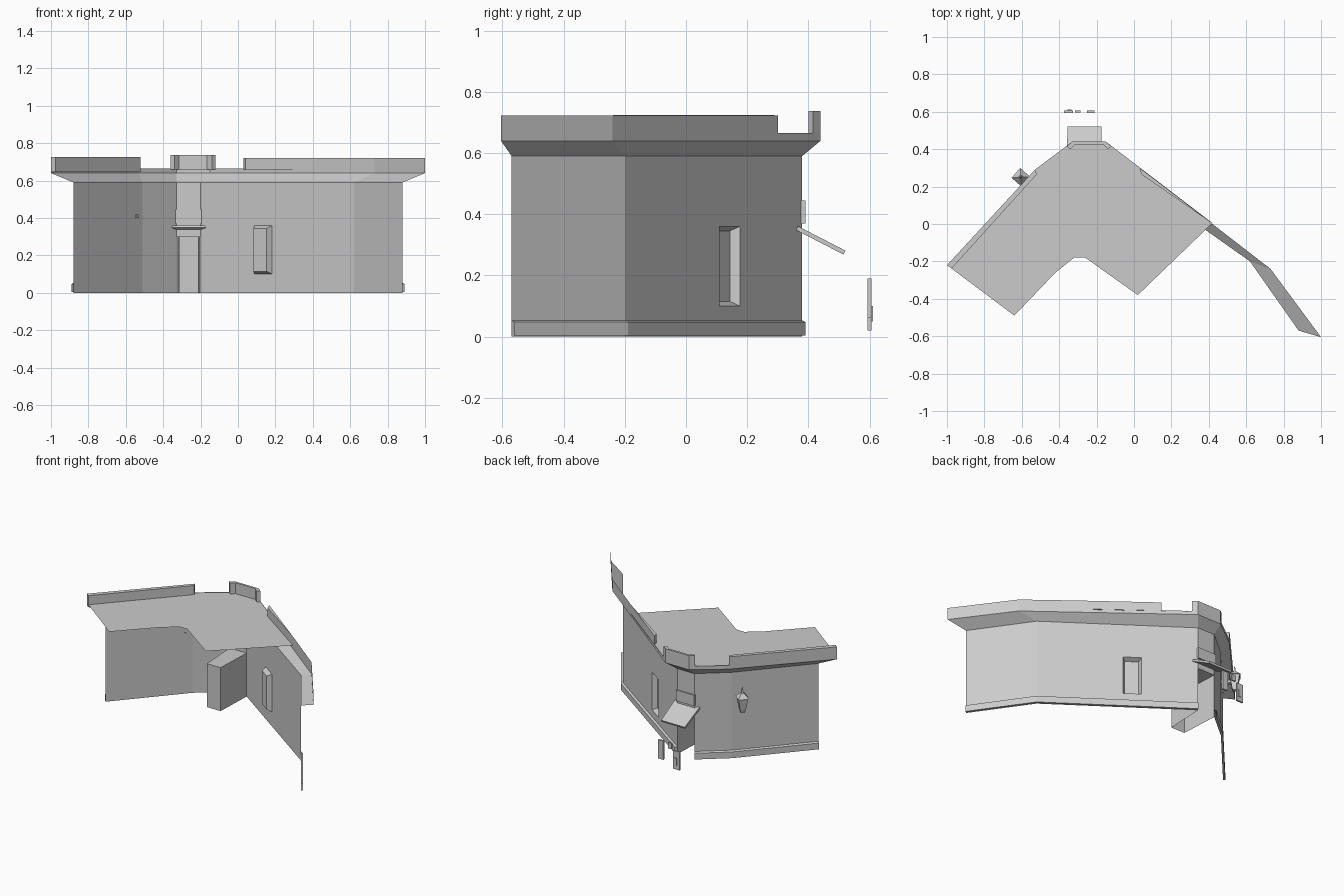
import bpy, bmesh, math
from mathutils import Vector

if "Cube" in bpy.data.objects:
    bpy.data.objects.remove(bpy.data.objects["Cube"])

def make(name, verts, faces):
    me = bpy.data.meshes.new(name)
    me.from_pydata([tuple(v) for v in verts], [], faces)
    ob = bpy.data.objects.new(name, me)
    bpy.context.collection.objects.link(ob)
    bm = bmesh.new()
    bm.from_mesh(me)
    bmesh.ops.remove_doubles(bm, verts=bm.verts, dist=1e-5)
    bmesh.ops.recalc_face_normals(bm, faces=bm.faces)
    bm.to_mesh(me)
    bm.free()
    return ob

def loft(name, rows):
    """Open sheet through rows of (path, z)."""
    n = len(rows[0][0])
    verts = [(x, y, z) for path, z in rows for x, y in path]
    faces = [(r*n+i, r*n+i+1, (r+1)*n+i+1, (r+1)*n+i)
             for r in range(len(rows)-1) for i in range(n-1)]
    return make(name, verts, faces)

def prism(name, poly, z0, z1):
    n = len(poly)
    verts = [(x, y, z) for z in (z0, z1) for x, y in poly]
    faces = [(i, (i+1) % n, n+(i+1) % n, n+i) for i in range(n)]
    return make(name, verts, faces + [tuple(range(n)), tuple(range(n, 2*n))])

def box(name, x0, x1, y0, y1, z0, z1):
    return prism(name, [(x0, y0), (x1, y0), (x1, y1), (x0, y1)], z0, z1)

def offset(path, d):
    """Mitred offset to the outer (left-hand) side."""
    p = [Vector(q) for q in path]
    out = []
    for i in range(len(p)):
        ns = [Vector((-(b-a).y, (b-a).x)).normalized()
              for a, b in zip(p, p[1:])][max(i-1, 0):i+1]
        m = sum(ns, Vector((0, 0))).normalized()
        out.append(tuple(p[i] + m*d/m.dot(ns[0])))
    return out

WALL = [(-.88, -.19), (-.51, .23), (-.33, .38), (-.2, .38), (.62, -.2), (.88, -.57)]
EAVE = [(-1, -.22), (-.53, .29), (-.33, .44), (-.15, .44), (.73, -.24), (1, -.605)]

# walls: left wing, above the door, far right
loft("left_wall", [(WALL[:3], 0), (WALL[:3], .59)])
loft("door_head_wall", [(WALL[2:4], .30), (WALL[2:4], .59)])
loft("right_end_wall", [(WALL[4:], 0), (WALL[4:], .59)])

# right wall with a window opening
A, B = Vector((*WALL[3], 0)), Vector((*WALL[4], 0))
up = Vector((0, 0, 1))
inward = Vector((-(A-B).y, (A-B).x, 0)).normalized()
if inward.y > 0:
    inward = -inward
def on_wall(t, z, d=0):
    return A.lerp(B, t) + up*z + inward*d
ts, zs = [0, .352, .466, 1], [0, .10, .36, .59]
verts = [on_wall(t, z) for z in zs for t in ts]
make("right_wall", verts, [(r*4+c, r*4+c+1, r*4+c+5, r*4+c+4)
     for r in range(3) for c in range(3) if (r, c) != (1, 1)])

# window recess with splayed reveals
outer = [(.352, .10), (.466, .10), (.466, .36), (.352, .36)]
inner = [(.366, .115), (.452, .115), (.452, .345), (.366, .345)]
make("window_recess", [on_wall(*q) for q in outer] + [on_wall(*q, .03) for q in inner],
     [(i, (i+1) % 4, 4+(i+1) % 4, 4+i) for i in range(4)] + [(4, 5, 6, 7)])

# baseboards either side of the door
for name, part in (("left_baseboard", WALL[:3]), ("right_baseboard", WALL[3:])):
    o = offset(part, .014)
    loft(name, [(part, .004), (o, .004), (o, .047), (part, .053)])

# flared cornice with low rim
loft("cornice", [(WALL, .59), (EAVE, .64), (EAVE, .665)])

# flat roof
make("roof", [(x, y, .662) for x, y in
     [(-1, -.22), (-.64, -.49), (-.42, -.26), (-.32, -.18), (-.26, -.18), (.02, -.38),
      (.42, .005), (-.15, .44), (-.33, .44), (-.53, .29)]], [tuple(range(10))])

# raised parapet pieces
prism("left_parapet", [EAVE[0], EAVE[1], (-.52, .265), (-.975, -.238)], .645, .725)
prism("door_parapet", [(-.36, .415), EAVE[2], EAVE[3], (-.12, .415), (-.14, .4),
                       (-.165, .425), (-.315, .425), (-.34, .4)], .66, .737)
prism("right_parapet", [(.03, .30), (.42, .002), (.04, .265)], .66, .722)
run = [(.42, .002), EAVE[4], EAVE[5]]
loft("right_parapet_end", [(run, .66), (run, .722)])

# doorway recess, open to the outside
dv = [(-.33, .38), (-.2, .38), (-.21, .11), (-.315, .11)]
make("door_recess", [(x, y, z) for z in (0, .30) for x, y in dv],
     [(1, 2, 6, 5), (2, 3, 7, 6), (3, 0, 4, 7), (4, 5, 6, 7)])

# transom box above the awning
box("transom", -.335, -.195, .372, .39, .37, .445)

# sloping awning
lo, hi = Vector((0, .515, .268)), Vector((0, .36, .348))
thick = Vector((0, .006, .013))
corners = [hi + Vector((-.36, 0, 0)), hi + Vector((-.17, 0, 0)),
           lo + Vector((-.175, 0, 0)), lo + Vector((-.355, 0, 0))]
make("awning", corners + [c + thick for c in corners],
     [(0, 1, 2, 3), (4, 5, 6, 7)] + [(i, (i+1) % 4, 4+(i+1) % 4, 4+i) for i in range(4)])

# wall lantern: arm, tapered body, cap, finial
ang = math.atan2(.42, .37)
LX, LY = -.605, .25
def cone(name, r1, r2, z0, z1):
    bpy.ops.mesh.primitive_cone_add(vertices=4, radius1=r1, radius2=r2, depth=z1-z0,
                                    location=(LX, LY, (z0+z1)/2),
                                    rotation=(0, 0, ang + math.pi/4))
    bpy.context.object.name = name
cone("lantern_base", .018, .026, .35, .37)
cone("lantern_body", .026, .043, .37, .45)
cone("lantern_cap", .05, .015, .45, .48)
cone("lantern_finial", .01, .003, .48, .52)
out = Vector((-.75, .66))
side = Vector((.66, .75)) * .01
p, q = Vector((LX, LY)), Vector((LX, LY)) - out*.09
prism("lantern_arm", [p+side, p-side, q-side, q+side], .40, .42)

# thin plates standing in front of the door
box("door_plate_left", -.375, -.325, .594, .606, .02, .145)
box("door_plate_right", -.25, -.21, .594, .606, .06, .19)
box("door_plate_small", -.315, -.285, .596, .606, .15, .19)
box("plate_handle", -.355, -.335, .606, .612, .05, .10)
